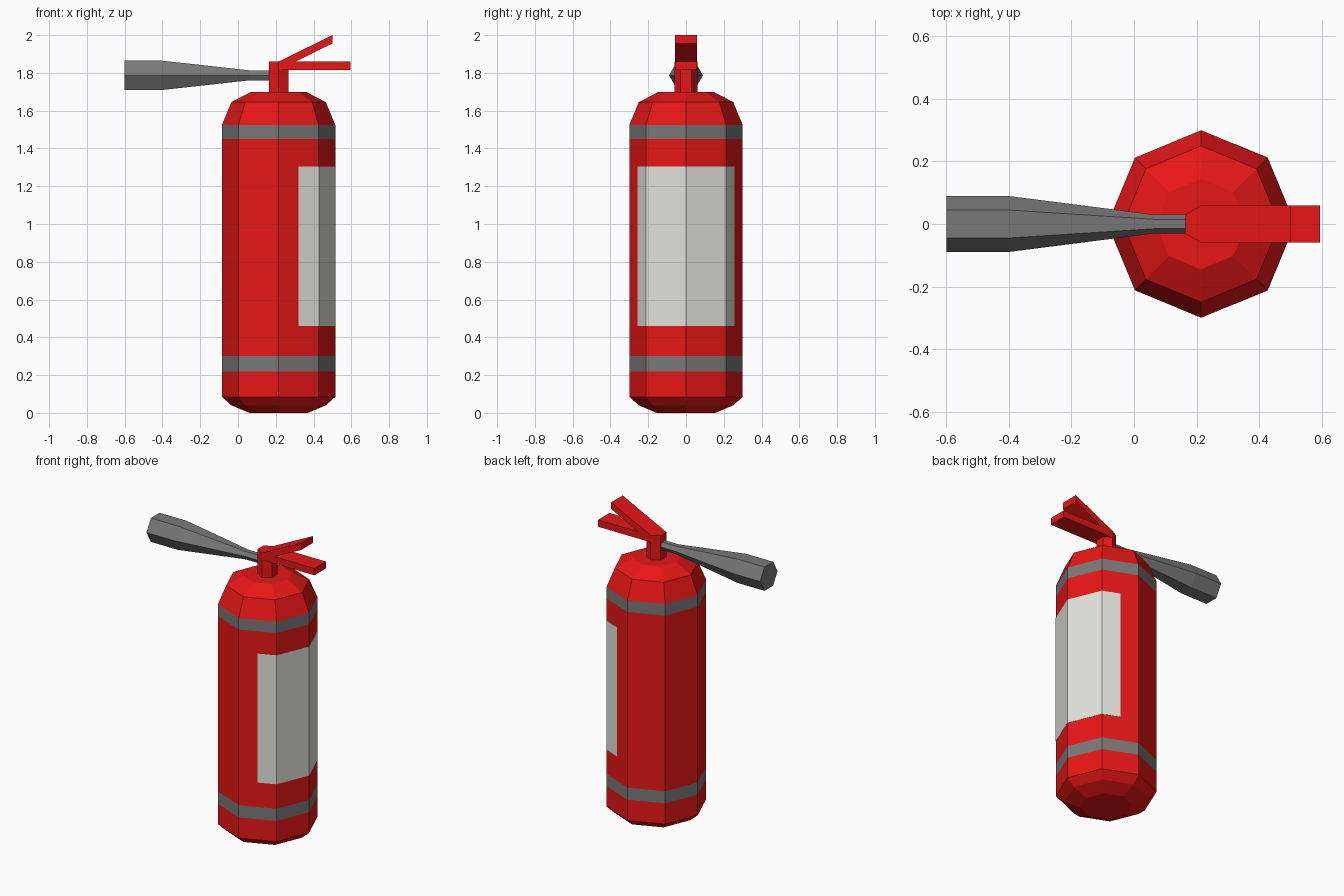
import bpy, bmesh
from math import sin, cos, pi
from mathutils import Vector

if "Cube" in bpy.data.objects:
    bpy.data.objects.remove(bpy.data.objects["Cube"])


def material(name, rgb):
    m = bpy.data.materials.new(name)
    m.diffuse_color = (*rgb, 1)
    m.use_nodes = True
    m.node_tree.nodes["Principled BSDF"].inputs["Base Color"].default_value = m.diffuse_color
    return m


RED = material("red_paint", (0.8, 0.008, 0.008))
GREY = material("grey", (0.19, 0.19, 0.19))
WHITE = material("label_white", (0.77, 0.77, 0.72))
CX = 0.215  # tank axis


def finish(name, bm, *mats):
    bmesh.ops.recalc_face_normals(bm, faces=bm.faces)
    me = bpy.data.meshes.new(name)
    bm.to_mesh(me)
    bm.free()
    for m in mats:
        me.materials.append(m)
    ob = bpy.data.objects.new(name, me)
    bpy.context.collection.objects.link(ob)
    return ob


def loft(name, rings, mats, grey_spans=()):
    """Skin closed rings of points and cap both ends."""
    bm = bmesh.new()
    rows = [[bm.verts.new(p) for p in ring] for ring in rings]
    n = len(rows[0])
    for k, (a, b) in enumerate(zip(rows, rows[1:])):
        for i in range(n):
            j = (i + 1) % n
            f = bm.faces.new((a[i], a[j], b[j], b[i]))
            f.material_index = 1 if k in grey_spans else 0
    bm.faces.new(rows[0])
    bm.faces.new(rows[-1])
    return finish(name, bm, *mats)


def ring_z(r, z, n, start=0.0):
    return [(CX + r * cos(start + 2 * pi * i / n), r * sin(start + 2 * pi * i / n), z)
            for i in range(n)]


def ring_x(r, x, z, n):
    return [(x, r * cos(2 * pi * i / n), z + r * sin(2 * pi * i / n)) for i in range(n)]


def side_profile(name, pts, half_width, mat):
    """Side outline in x, z extruded across y."""
    return loft(name, [[(x, y, z) for x, z in pts] for y in (-half_width, half_width)], [mat])


# Octagonal tank with two flush grey bands
profile = [(0.155, 0), (0.25, 0.04), (0.30, 0.085), (0.30, 0.22), (0.30, 0.30),
           (0.30, 1.45), (0.30, 1.525), (0.25, 1.645), (0.145, 1.70)]
loft("tank", [ring_z(r, z, 8) for r, z in profile], [RED, GREY], grey_spans=(3, 5))

# Label wrapped over the right-hand faces, ending halfway across a face
R = 0.301
mid = R * cos(pi / 8)
outline = [(mid, -3 * pi / 8), (R, -pi / 4), (R, 0), (R, pi / 4), (mid, 3 * pi / 8)]
outer = [(CX + r * cos(a), r * sin(a)) for r, a in outline]
inner = [(CX + 0.99 * r * cos(a), 0.99 * r * sin(a)) for r, a in outline]
loop = outer + inner[::-1]
bm = bmesh.new()
lo, hi = [[bm.verts.new((x, y, z)) for x, y in loop] for z in (0.46, 1.305)]
n = len(loop)
for i in range(n):
    j = (i + 1) % n
    bm.faces.new((lo[i], lo[j], hi[j], hi[i]))
for row in (lo, hi):
    for i in range(4):
        bm.faces.new((row[i], row[i + 1], row[n - 2 - i], row[n - 1 - i]))
finish("label", bm, WHITE)

# Hexagonal valve neck
loft("valve_neck", [ring_z(0.06, z, 6, pi / 6) for z in (1.69, 1.86)], [RED])

# Carry handle and squeeze lever
side_profile("carry_handle", [(CX, 1.815), (0.595, 1.815), (0.595, 1.86), (CX, 1.86)], 0.0595, RED)
side_profile("squeeze_lever", [(CX, 1.86), (0.305, 1.86), (0.50, 1.956), (0.50, 2.0)], 0.0595, RED)

# Hexagonal discharge horn
horn = [(0.09, -0.60), (0.09, -0.405), (0.03, 0.065), (0.03, 0.17)]
loft("discharge_horn", [ring_x(r, x, 1.787, 6) for r, x in horn], [GREY])
